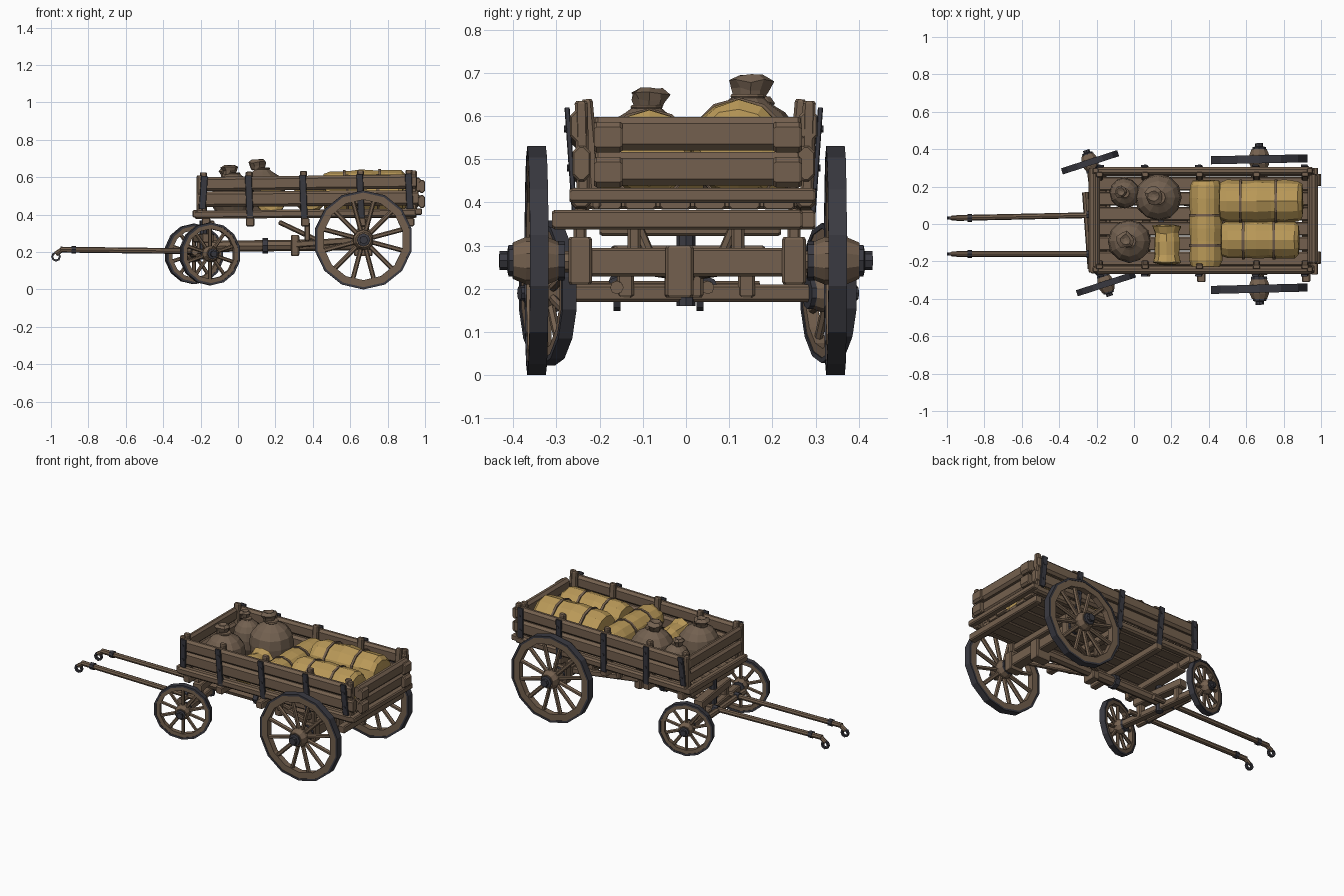
import bpy, bmesh, math, random
from mathutils import Vector as V

if "Cube" in bpy.data.objects:
    bpy.data.objects.remove(bpy.data.objects["Cube"])
random.seed(4)

def material(name, rgb):
    m = bpy.data.materials.new(name)
    m.diffuse_color = (*rgb, 1)
    m.use_nodes = True
    m.node_tree.nodes["Principled BSDF"].inputs["Base Color"].default_value = m.diffuse_color
    return m
WOOD = material("brown wood", (0.175, 0.118, 0.077))
IRON = material("dark iron", (0.042, 0.042, 0.053))
HAY = material("straw yellow", (0.49, 0.32, 0.098))
SACK = material("sack cloth", (0.17, 0.118, 0.08))
parts = {}

def rings(name, mat, loops, cap=True, closed=False):
    """Skin a row of vertex loops into the named part."""
    bm = parts.setdefault(name, (bmesh.new(), mat))[0]
    vs = [[bm.verts.new(p) for p in loop] for loop in loops]
    n = len(vs[0])
    pairs = list(zip(vs, vs[1:])) + ([(vs[-1], vs[0])] if closed else [])
    for a, b in pairs:
        for i in range(n):
            j = (i + 1) % n
            bm.faces.new((a[i], a[j], b[j], b[i]))
    if cap and not closed:
        bm.faces.new(vs[0][::-1])
        bm.faces.new(vs[-1])

def frame(d):
    d = V(d).normalized()
    ref = V((0, 0, 1)) if abs(d.z) < 0.9 else V((1, 0, 0))
    s = ref.cross(d).normalized()
    return d, s, d.cross(s)

def beam(name, p0, p1, w, h, mat=WOOD, c=0.006):
    """Chamfered bar: w sideways, h upward (w along y, h along x if vertical)."""
    p0, p1 = V(p0), V(p1)
    d, s, u = frame(p1 - p0)
    c = min(c, w * 0.36, h * 0.36, (p1 - p0).length * 0.3)
    def sec(p, k):
        a, b = w / 2 - k, h / 2 - k
        pts = [(a, -b + c), (a, b - c), (a - c, b), (c - a, b),
               (-a, b - c), (-a, c - b), (c - a, -b), (a - c, -b)]
        return [p + s * x + u * y for x, y in pts]
    e = min(c, w * 0.2, h * 0.2, .006) * 0.6
    t = min(c, .006)
    rings(name, mat, [sec(p0, e), sec(p0 + d * t, 0), sec(p1 - d * t, 0), sec(p1, e)])

def lathe(name, mat, origin, axis, prof, n=10, closed=False, jitter=0):
    """Turn (radius, distance) pairs about an axis."""
    d, s, u = frame(axis)
    o = V(origin)
    loops = []
    for r, t in prof:
        loop = []
        for i in range(n):
            a = math.pi * (2 * i / n + .5)
            q = r * (1 + random.uniform(-jitter, jitter))
            tt = t + random.uniform(-jitter, jitter) * r * .6
            loop.append(o + d * tt + (s * math.cos(a) + u * math.sin(a)) * q)
        loops.append(loop)
    rings(name, mat, loops, closed=closed)

def rod(name, p0, p1, r, mat=WOOD, n=8):
    d = V(p1) - V(p0)
    lathe(name, mat, p0, d, [(r, 0), (r, d.length)], n)

def wheel(name, c, yaw, side, R, rim, width, spokes, k):
    c = V(c)
    ax = V((-math.sin(yaw), math.cos(yaw), 0)) * side
    w = width / 2
    lathe(name + "_rim", WOOD, c, ax, [(R - rim, -w * .85), (R - .008, -w * .85),
          (R - .008, w * .85), (R - rim, w * .85)], 14, True)
    lathe(name + "_tyre", IRON, c, ax, [(R - .012, -w), (R, -w), (R, w), (R - .012, w)], 14, True)
    d, s, u = frame(ax)
    for i in range(spokes):
        a = 2 * math.pi * (i + .5) / spokes
        v = s * math.cos(a) + u * math.sin(a)
        rod(name + "_spokes", c + v * .03 * k, c + v * (R - rim * .8), .0125 * k, n=6)
    lathe(name + "_hub", WOOD, c, ax, [(.04 * k, -.06 * k), (.055 * k, -.025 * k),
          (.055 * k, .025 * k), (.042 * k, .055 * k)], 10)
    lathe(name + "_hub_cap", IRON, c, ax, [(.036 * k, .045 * k), (.036 * k, .065 * k),
          (.022 * k, .068 * k), (.022 * k, .086 * k)], 8)
    lathe(name + "_hub_cap", IRON, c, ax, [(.046 * k, -.065 * k), (.046 * k, -.05 * k)], 10)

# wheels
for tag, sd, yaw in (("near", -1, .025), ("far", 1, .02)):
    wheel("rear_wheel_" + tag, (.67, sd * .346, .265), yaw, sd, .265, .05, .043, 12, 1)
YAW = math.radians(18)
wheel("front_wheel_near", (-.15, -.32, .19), YAW, -1, .168, .034, .034, 10, .8)
wheel("front_wheel_far", (-.235, .33, .19), YAW, 1, .162, .034, .034, 10, .8)

# rear axle, blocks and bolster
beam("rear_axle", (.67, -.27, .262), (.67, .27, .262), .07, .066)
rod("rear_axle_stub", (.67, -.34, .263), (.67, .34, .263), .025)
for y in (-.245, .25):
    beam("axle_blocks", (.67, y, .21), (.67, y, .32), .055, .09)
    beam("axle_blocks", (.67, y, .31), (.67, y, .385), .03, .06)
beam("axle_centre_block", (.67, -.015, .18), (.67, -.015, .30), .065, .10)

# perch pole with collars and braces
rod("perch_pole", (-.19, 0, .23), (.70, -.01, .24), .03)
rod("pole_collar", (.13, -.003, .234), (.16, -.003, .234), .042, IRON)
beam("pole_block", (.305, -.005, .18), (.305, -.005, .29), .09, .045)
for sd in (-1, 1):
    beam("braces", (.30, sd * .03, .24), (.64, sd * .19, .265), .028, .035)
    beam("braces", (.22, sd * .12, .36), (.42, sd * .08, .265), .025, .025)
    beam("braces", (.37, sd * .12, .26), (.37, sd * .12, .36), .03, .03)

# turning front carriage
beam("front_axle", (-.155, -.28, .19), (-.23, .29, .19), .045, .04)
beam("front_bolster", (-.16, -.17, .275), (-.21, .18, .275), .06, .05)
beam("front_bolster", (-.16, -.2, .345), (-.16, .22, .345), .07, .045)
rod("king_pin", (-.185, 0, .16), (-.185, 0, .37), .022, IRON)
for y in (-.14, .14):
    beam("carriage_posts", (-.185 - y * .13, y, .18), (-.185 - y * .13, y, .28), .04, .04)
rod("splinter_bar", (-.23, -.24, .20), (-.26, .17, .20), .018)

# shafts with bands and hook rings
for y0, y1 in ((.032, .05), (-.16, -.16)):
    rod("shafts", (-.95, y0, .213), (-.10, y1, .203), .0155)
    rod("shafts", (-.94, y0, .213), (-.975, y0, .19), .013)
    rod("shaft_bands", (-.89, y0, .2125), (-.865, y0, .2125), .021, IRON)
    rod("shaft_bands", (-.255, y1, .205), (-.225, y1, .205), .023, IRON)
    lathe("hook_rings", IRON, (-.973, y0, .175), (0, 1, 0),
          [(.015, -.008), (.026, -.008), (.026, .008), (.015, .008)], 8, True)

# bed: cross bearers, side sills and floor planks
for x, a, b in ((-.17, -.26, .30), (.065, -.28, .30), (.36, -.31, .29), (.66, -.28, .30), (.92, -.31, .27)):
    beam("cross_bearers", (x, a, .36), (x, b, .36), .045, .045)
for i in range(6):
    y = -.185 + i * .08
    beam("floor_planks", (-.21 + .01 * (i % 2), y, .395), (.93 + .012 * (i % 3), y, .395), .074, .024)
for y in (-.243, .277):
    beam("side_sills", (-.23, y, .40), (.955, y, .41), .045, .045, c=.01)

# side boards, posts and iron straps, leaning slightly outward
for sd in (-1, 1):
    Y = lambda z: .018 + sd * (.254 + (z - .40) * .07)
    for z, h, x0, x1, up in ((.482, .082, -.215, .965, .008), (.563, .076, -.20, .955, .014)):
        beam("side_boards", (x0, Y(z), z), (x1, Y(z), z + up), .042, h, c=.014)
    for x, zb in ((-.185, .43), (.06, .37), (.35, .37), (.655, .37), (.915, .43)):
        zt = .608 + .012 * x
        beam("side_posts", (x, Y(.39) - sd * .028, .385), (x, Y(zt) - sd * .022, zt + .02), .026, .038)
        lean = -.012 if x < 0 else .01
        beam("iron_straps", (x + lean * .5, Y(zb) + sd * .024, zb), (x - lean * .5, Y(zt) + sd * .024, zt),
             .012, .036, IRON, .002)
        for z in (.48, .57):
            rod("strap_bolts", (x, Y(z) + sd * .02, z), (x, Y(z) + sd * .034, z), .008, IRON, 6)

# front board and tailgate
for z in (.475, .56):
    beam("front_boards", (-.2, -.235, z), (-.2, .275, z), .038, .076, c=.013)
beam("front_boards", (-.225, -.26, .405), (-.225, .30, .405), .035, .04)
for z, x in ((.478, .95), (.559, .96)):
    beam("tailgate_boards", (x, -.21, z), (x, .265, z), .046, .078, c=.015)
    for y in (-.18, .235):
        beam("tailgate_blocks", (.983, y - .033, z - .008), (.983, y + .033, z - .008), .036, .07, c=.012)
beam("tailgate_sill", (.965, -.27, .416), (.965, .30, .416), .04, .034)
for y in (-.238, .28):
    beam("corner_posts", (.94, y, .42), (.94, y * 1.02, .635), .03, .032)
    beam("corner_posts", (-.205, y, .40), (-.205, y * 1.02, .61), .03, .032)

# grain sacks with gathered, ragged necks
for x, y, R, top in ((.13, .142, .122, .695), (-.025, -.092, .113, .665), (-.05, .165, .08, .645)):
    h = top - .405
    lathe("grain_sacks", SACK, (x, y, .405), (0, 0, 1), [(R * .8, 0), (R * .98, h * .15), (R * 1.02, h * .38),
          (R * .95, h * .57), (R * .72, h * .70), (R * .42, h * .78), (R * .28, h * .83)], 12, jitter=.02)
    lathe("sack_necks", SACK, (x - .01, y, .405), (-.05, .03, 1), [(R * .28, h * .81), (R * .33, h * .88),
          (R * .40, h * .95), (R * .25, h * 1.0), (R * .08, h * .97)], 9, jitter=.16)
    lathe("sack_ties", WOOD, (x, y, .405), (0, 0, 1), [(R * .31, h * .81), (R * .34, h * .83), (R * .31, h * .85)], 10)

# straw rolls with straps
def roll(p, axis, L, R, bands):
    lathe("straw_rolls", HAY, p, axis, [(R * .55, -.004), (R * .86, 0), (R, L * .08), (R * .97, L * .3), (R * 1.02, L * .45),
          (R * .97, L * .62), (R * 1.01, L * .8), (R * .95, L * .95), (R * .8, L), (R * .5, L + .004)], 12, jitter=.035)
    for b in bands:
        lathe("roll_straps", WOOD, p, axis, [(R * .9, L * b - .007), (R * 1.045, L * b - .007),
              (R * 1.045, L * b + .007), (R * .9, L * b + .007)], 12, True)
roll((.46, .122, .52), (1, 0, .02), .44, .112, (.25, .68))
roll((.47, -.085, .508), (1, 0, .02), .41, .10, (.28, .68))
roll((.385, -.23, .50), (0, 1, 0), .46, .088, (.25, .6))
# small straw bag
lathe("straw_bag", HAY, (.175, -.215, .475), (0, 1, 0), [(.05, 0), (.078, .01), (.066, .05),
      (.07, .12), (.062, .165), (.078, .205), (.045, .21)], 10, jitter=.08)

for name, (bm, mat) in parts.items():
    bmesh.ops.recalc_face_normals(bm, faces=bm.faces)
    me = bpy.data.meshes.new(name)
    bm.to_mesh(me)
    bm.free()
    me.materials.append(mat)
    bpy.context.collection.objects.link(bpy.data.objects.new(name, me))
